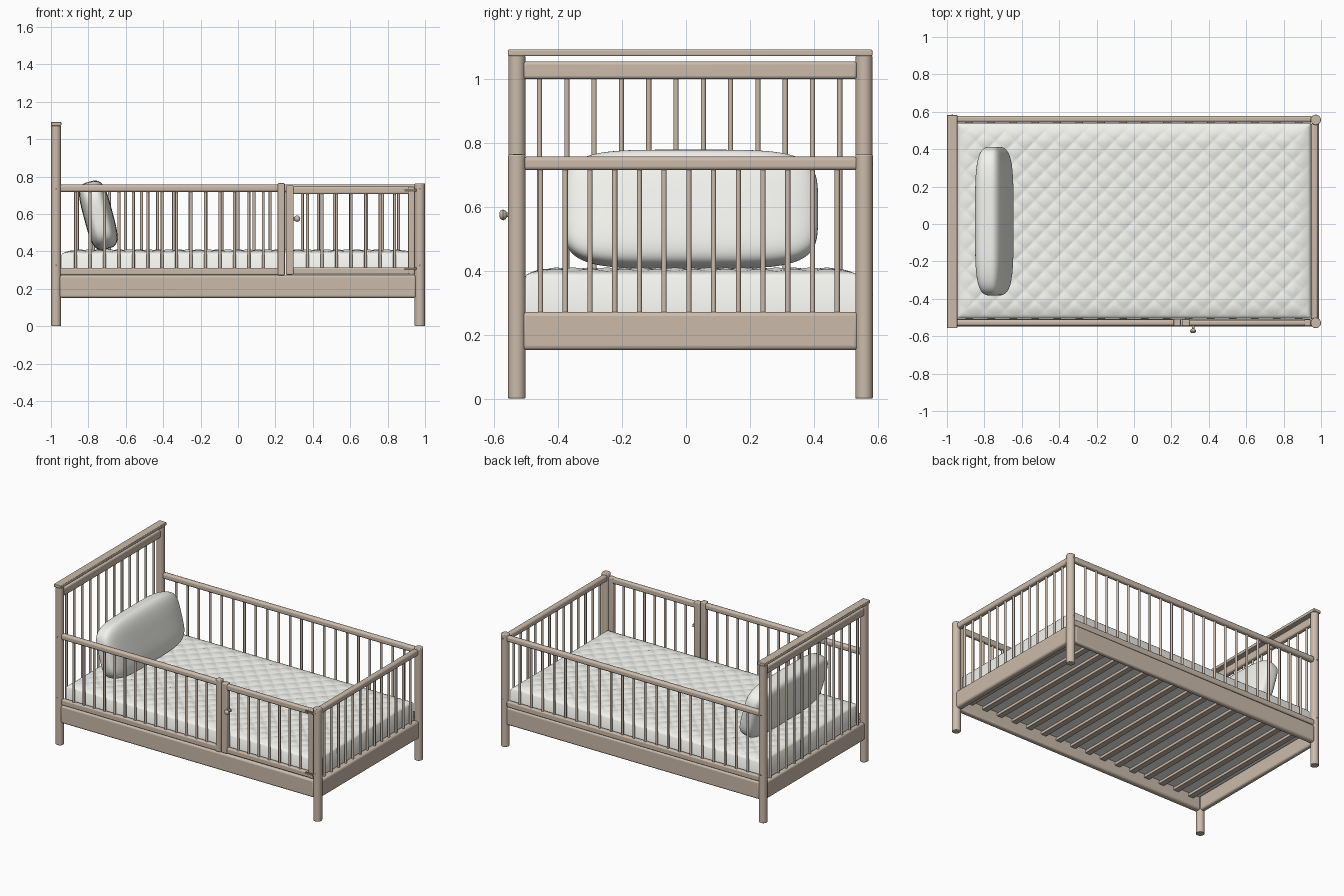
import bpy, bmesh, math
from mathutils import Matrix, Vector

if "Cube" in bpy.data.objects:
    bpy.data.objects.remove(bpy.data.objects["Cube"])


def material(name, col):
    m = bpy.data.materials.new(name)
    m.diffuse_color = (*col, 1)
    m.use_nodes = True
    m.node_tree.nodes["Principled BSDF"].inputs["Base Color"].default_value = m.diffuse_color
    return m


WOOD = material("wood", (0.60, 0.50, 0.41))
CLOTH = material("cloth", (0.90, 0.90, 0.86))
METAL = material("hinge_metal", (0.22, 0.18, 0.14))


def finish(bm, name, mat, bevel=0, segs=3, angle=40):
    bmesh.ops.recalc_face_normals(bm, faces=bm.faces)
    me = bpy.data.meshes.new(name)
    bm.to_mesh(me)
    bm.free()
    ob = bpy.data.objects.new(name, me)
    bpy.context.collection.objects.link(ob)
    me.materials.append(mat)
    if bevel:
        b = ob.modifiers.new("bevel", 'BEVEL')
        b.width, b.segments, b.limit_method = bevel, segs, 'ANGLE'
    bpy.ops.object.select_all(action='DESELECT')
    ob.select_set(True)
    bpy.context.view_layer.objects.active = ob
    bpy.ops.object.shade_smooth_by_angle(angle=math.radians(angle))
    return ob


def box(name, x, y, z, bevel=0.008, mat=WOOD):
    bm = bmesh.new()
    lo, hi = Vector((x[0], y[0], z[0])), Vector((x[1], y[1], z[1]))
    bmesh.ops.create_cube(bm, size=1, matrix=Matrix.Translation((lo + hi) / 2) @ Matrix.Diagonal((*(hi - lo), 1)))
    return finish(bm, name, mat, bevel)


def rods(name, points, r, z0, z1, bevel=0, n=12):
    """Upright rods at the given (x, y) points, as one object."""
    bm = bmesh.new()
    for x, y in points:
        bmesh.ops.create_cone(bm, cap_ends=True, segments=n, radius1=r, radius2=r, depth=z1 - z0,
                              matrix=Matrix.Translation((x, y, (z0 + z1) / 2)))
    return finish(bm, name, WOOD, bevel)


def spread(a, b, n):
    return [a + (b - a) * i / (n - 1) for i in range(n)]


YF, YB, XH, XF = -0.529, 0.557, -0.972, 0.972   # post centres

# corner posts
for side, y in (("front", YF), ("back", YB)):
    rods(side + "_head_post", [(XH, y)], 0.0265, 0, 1.072, 0.003, 32)
    rods(side + "_foot_post", [(XF, y)], 0.0275, 0, 0.764, 0.005, 32)

# headboard
box("headboard_cap", (-1.0, -0.945), (-0.557, 0.583), (1.072, 1.092), 0.004)
box("headboard_top_rail", (-0.99, -0.955), (-0.51, 0.535), (1.0, 1.055), 0.01)
box("headboard_lower_board", (-0.99, -0.955), (-0.515, 0.54), (0.152, 0.272), 0.012)
rods("headboard_spindles", [(XH, y) for y in spread(-0.458, 0.481, 12)], 0.008, 0.265, 1.002)

# footboard
box("footboard_top_rail", (0.947, 0.985), (-0.512, 0.54), (0.715, 0.757), 0.012)
box("footboard_lower_board", (0.945, 0.99), (-0.515, 0.54), (0.152, 0.272), 0.014)
rods("footboard_spindles", [(0.968, y) for y in spread(-0.455, 0.473, 13)], 0.008, 0.265, 0.72)

# long side boards
box("front_side_board", (-0.955, 0.952), (-0.548, -0.508), (0.152, 0.272), 0.012)
box("back_side_board", (-0.955, 0.952), (0.542, 0.578), (0.152, 0.272), 0.012)

# back fence
box("back_top_rail", (-0.955, 0.952), (0.544, 0.578), (0.718, 0.757), 0.012)
box("back_bottom_rail", (-0.955, 0.952), (0.546, 0.576), (0.273, 0.312), 0.008)
rods("back_spindles", [(x, 0.561) for x in spread(-0.859, 0.859, 21)], 0.008, 0.30, 0.73)

# fixed front fence
box("front_top_rail", (-0.955, 0.22), (-0.545, -0.511), (0.718, 0.757), 0.012)
box("front_bottom_rail", (-0.955, 0.22), (-0.543, -0.513), (0.273, 0.312), 0.008)
box("front_end_stile", (0.212, 0.250), (-0.546, -0.508), (0.272, 0.765), 0.006)
rods("front_spindles", [(x, -0.528) for x in spread(-0.868, 0.135, 14)], 0.008, 0.30, 0.73)

# gate
box("gate_top_rail", (0.28, 0.93), (-0.543, -0.513), (0.706, 0.746), 0.010)
box("gate_bottom_rail", (0.28, 0.93), (-0.543, -0.513), (0.277, 0.314), 0.008)
box("gate_latch_stile", (0.256, 0.298), (-0.546, -0.509), (0.275, 0.752), 0.006)
box("gate_hinge_stile", (0.910, 0.944), (-0.545, -0.511), (0.277, 0.746), 0.006)
rods("gate_spindles", [(x, -0.528) for x in spread(0.372, 0.838, 7)], 0.008, 0.30, 0.72)
for i, z in enumerate((0.727, 0.308)):
    box("gate_hinge_%d" % i, (0.89, 0.955), (-0.549, -0.542), (z - 0.007, z + 0.007), 0.002, METAL)

# gate knob turned around the y axis
bm = bmesh.new()
prof = [(0, 0), (0.007, 0), (0.007, 0.018), (0.013, 0.022), (0.017, 0.030), (0.013, 0.038), (0.006, 0.042), (0, 0.042)]
vs = [bm.verts.new((r, -d, 0)) for r, d in prof]
es = [bm.edges.new(p) for p in zip(vs, vs[1:])]
bmesh.ops.spin(bm, geom=vs + es, axis=(0, 1, 0), cent=(0, 0, 0), angle=math.tau, steps=20)
bmesh.ops.remove_doubles(bm, verts=bm.verts, dist=1e-4)
bmesh.ops.translate(bm, verts=bm.verts, vec=(0.316, -0.542, 0.575))
finish(bm, "gate_knob", WOOD)
box("gate_knob_block", (0.292, 0.324), (-0.544, -0.53), (0.565, 0.585), 0.003)

# bolt heads on the posts
bm = bmesh.new()
for x in (XH, XF):
    for z in (0.735, 0.325):
        for y in (YF - 0.0255, YB + 0.0255):
            bmesh.ops.create_cone(bm, cap_ends=True, segments=12, radius1=0.005, radius2=0.005, depth=0.005,
                                  matrix=Matrix.Translation((x, y, z)) @ Matrix.Rotation(math.pi / 2, 4, 'X'))
finish(bm, "bolt_heads", METAL)

# slats under the mattress
for i, x in enumerate(spread(-0.88, 0.88, 16)):
    box("slat_%d" % i, (x - 0.02, x + 0.02), (-0.512, 0.546), (0.215, 0.235), 0.003)

# quilted mattress
bm = bmesh.new()
bmesh.ops.create_grid(bm, x_segments=240, y_segments=132, size=1)
HX, HY, CY = 0.945, 0.522, 0.018
for v in bm.verts:
    x, y = v.co.x * HX, v.co.y * HY
    d = min(HX - abs(x), HY - abs(y))
    t = min(d / 0.09, 1)
    crown = math.sqrt(1 - (1 - t) ** 2)
    k = math.pi / 0.075
    q = math.sqrt(abs(math.sin(k * (x + y) * 0.7071) * math.sin(k * (x - y) * 0.7071)))
    v.co = (x, y + CY, 0.381 + 0.021 * crown + 0.008 * q * t)
rim = [e for e in bm.edges if e.is_boundary]
ext = bmesh.ops.extrude_edge_only(bm, edges=rim)["geom"]
for v in ext:
    if isinstance(v, bmesh.types.BMVert):
        v.co.z = 0.237
bmesh.ops.holes_fill(bm, edges=[e for e in bm.edges if e.is_boundary], sides=0)
finish(bm, "mattress", CLOTH, angle=50)

# pillow: puffed rounded block leaning on the headboard
bm = bmesh.new()
bmesh.ops.create_cube(bm, size=2)
bmesh.ops.subdivide_edges(bm, edges=bm.edges, cuts=23, use_grid_fill=True)
for v in bm.verts:
    a, b, c = (abs(k) for k in v.co)
    face = (b ** 4.5 + c ** 4.5) ** (1 / 4.5)
    v.co /= (a ** 3.6 + face ** 3.6) ** (1 / 3.6)
    v.co = (v.co.x * 0.078, v.co.y * 0.398, v.co.z * 0.186)
bmesh.ops.transform(bm, verts=bm.verts,
                    matrix=Matrix.Translation((-0.747, 0.015, 0.593)) @ Matrix.Rotation(math.radians(-15), 4, 'Y'))
finish(bm, "pillow", CLOTH, angle=60)
